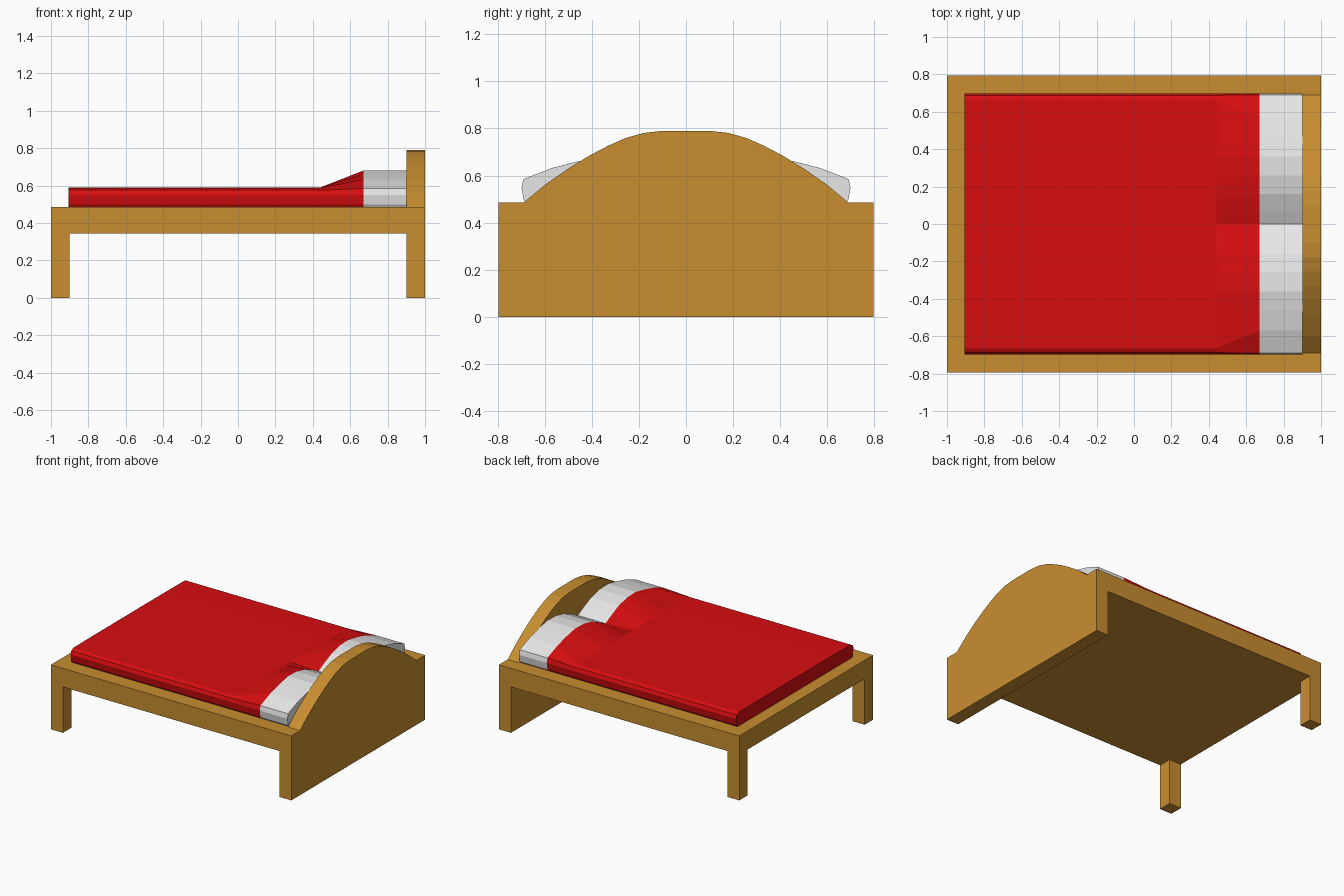
import bpy, bmesh

if "Cube" in bpy.data.objects:
    bpy.data.objects.remove(bpy.data.objects["Cube"])


def material(name, rgb):
    m = bpy.data.materials.new(name)
    m.diffuse_color = (*rgb, 1)
    m.use_nodes = True
    m.node_tree.nodes["Principled BSDF"].inputs["Base Color"].default_value = m.diffuse_color
    return m


WOOD = material("warm wood", (0.58, 0.27, 0.03))
RED = material("red cloth", (0.68, 0.004, 0.005))
WHITE = material("white cloth", (0.8, 0.8, 0.8))


def finish(name, bm, mat):
    bmesh.ops.recalc_face_normals(bm, faces=bm.faces)
    me = bpy.data.meshes.new(name)
    bm.to_mesh(me)
    bm.free()
    me.materials.append(mat)
    ob = bpy.data.objects.new(name, me)
    bpy.context.collection.objects.link(ob)
    return ob


def box(name, lo, hi, mat):
    bm = bmesh.new()
    bmesh.ops.create_cube(bm, size=1)
    for v in bm.verts:
        v.co = [(a + b) / 2 + c * (b - a) for a, b, c in zip(lo, hi, v.co)]
    return finish(name, bm, mat)


def mirror_profile(half):
    """Half profile from outer bottom to the middle -> full (y, z) outline."""
    return half + [(-y, z) for y, z in reversed(half) if y > 0]


def loft(name, sections, mat, cap_start=True, cap_end=True):
    """Skin between (x, outline) sections, with a closed underside."""
    bm = bmesh.new()
    rings = [[bm.verts.new((x, y, z)) for y, z in prof] for x, prof in sections]
    n = len(rings[0])
    for a, b in zip(rings, rings[1:]):
        for i in range(n):
            j = (i + 1) % n
            bm.faces.new((a[i], a[j], b[j], b[i]))
    if cap_start:
        bm.faces.new(rings[0])
    if cap_end:
        bm.faces.new(rings[-1])
    return finish(name, bm, mat)


# Wooden base and foot legs
W, TOP = 0.795, 0.485
box("bed_base", (-1, -W, 0.345), (0.9, W, TOP), WOOD)
for side, y0 in (("front", -W), ("back", W - 0.1)):
    box(side + "_foot_leg", (-1, y0, 0), (-0.9, y0 + 0.1, 0.345), WOOD)

# Arched headboard reaching the floor
arch = mirror_profile([(W, 0), (W, TOP), (0.69, TOP), (0.6, 0.56), (0.5, 0.63),
                       (0.41, 0.685), (0.33, 0.727), (0.255, 0.76),
                       (0.18, 0.781), (0.1, 0.79)])
loft("headboard", [(0.9, arch), (1.0, arch)], WOOD)

# Pillow humps and flat blanket outlines share the same point count
hump = [(0.68, TOP), (0.69, 0.5), (0.698, 0.55), (0.69, 0.585), (0.57, 0.632),
        (0.46, 0.66), (0.36, 0.68), (0.26, 0.677), (0.16, 0.655), (0.07, 0.615), (0, 0.58)]
flat = [(0.68, TOP), (0.69, 0.5), (0.698, 0.55), (0.688, 0.575), (0.665, 0.588)]
flat += [(y, 0.59) for y, z in hump[5:]]
hump, flat = mirror_profile(hump), mirror_profile(flat)

# Red blanket draped up onto the pillows, white pillow ends beyond it
loft("blanket", [(-0.905, flat), (0.44, flat), (0.67, hump)], RED, cap_end=False)
loft("pillows", [(0.67, hump), (0.9, hump)], WHITE, cap_start=False)
